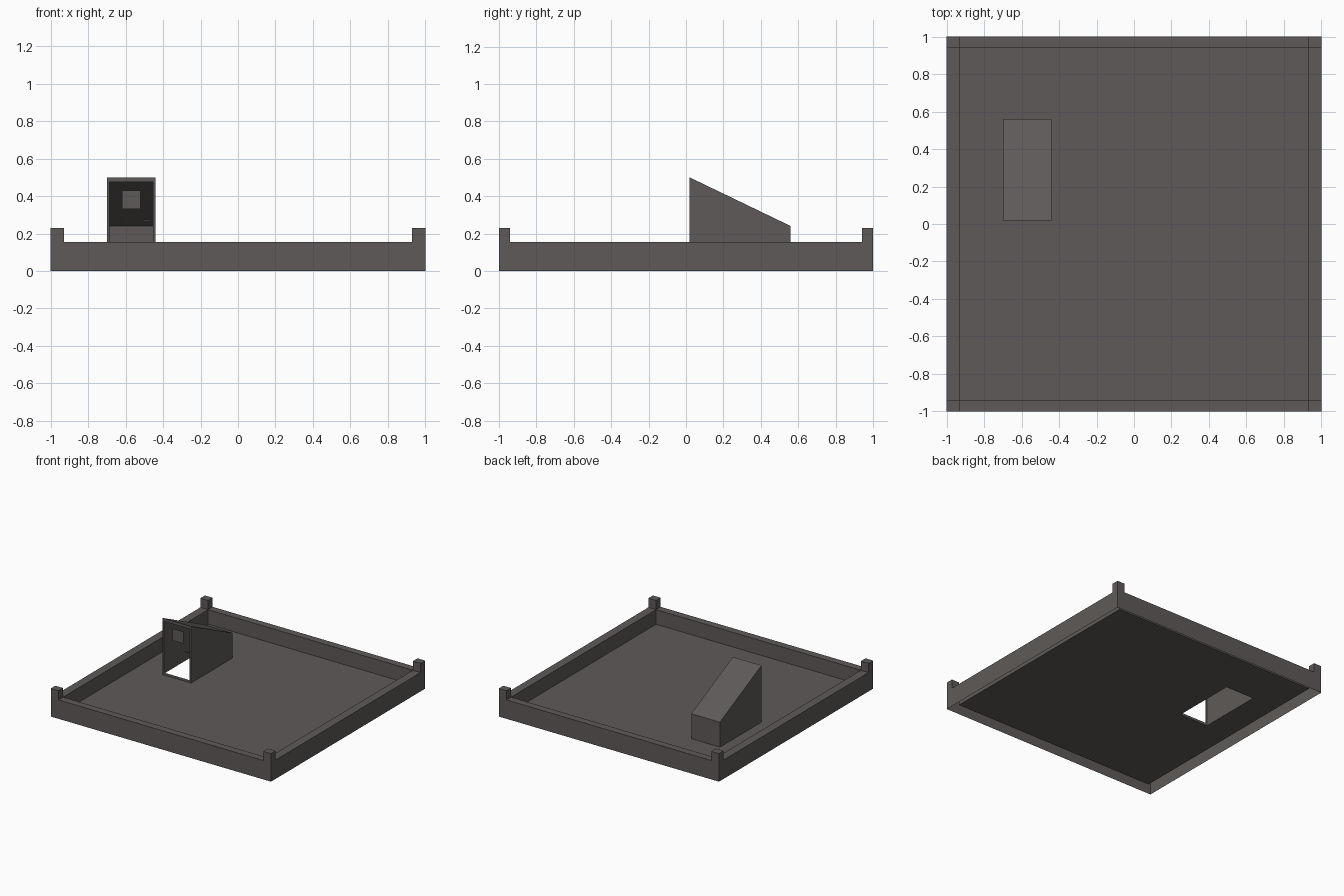
import bpy
import bmesh

cube = bpy.data.objects.get("Cube")
if cube:
    bpy.data.objects.remove(cube, do_unlink=True)

COLOUR = (0.112, 0.102, 0.098, 1.0)
grey = bpy.data.materials.new("warm_dark_grey")
grey.use_nodes = True
grey.diffuse_color = COLOUR
grey.node_tree.nodes["Principled BSDF"].inputs["Base Color"].default_value = COLOUR


def rect(x0, x1, y0, y1, z):
    """Horizontal rectangle, counter-clockwise from above."""
    return [(x0, y0, z), (x1, y0, z), (x1, y1, z), (x0, y1, z)]


def upright(x0, x1, z0, z1, y):
    """Vertical rectangle facing the front."""
    return [(x0, y, z0), (x1, y, z0), (x1, y, z1), (x0, y, z1)]


def skin(name, loops, cap=False, skip=()):
    """Join successive four-cornered loops with flat faces."""
    bm = bmesh.new()
    rings = [[bm.verts.new(p) for p in loop] for loop in loops]
    for a, b in zip(rings, rings[1:]):
        for i in range(4):
            if i not in skip:
                j = (i + 1) % 4
                bm.faces.new((a[i], a[j], b[j], b[i]))
    if cap:
        bm.faces.new(rings[-1])
    mesh = bpy.data.meshes.new(name)
    bm.to_mesh(mesh)
    bm.free()
    mesh.materials.append(grey)
    obj = bpy.data.objects.new(name, mesh)
    bpy.context.collection.objects.link(obj)
    return obj


FLOOR, RIM, POST = 0.035, 0.155, 0.23
IN_X, IN_Y = 0.93, 0.94
HX0, HX1, HY0, HY1 = -0.70, -0.44, 0.02, 0.56
HIGH, LOW = 0.50, 0.24

# Parapet, open underneath
inner = (-IN_X, IN_X, -IN_Y, IN_Y)
skin("parapet", [rect(-1, 1, -1, 1, 0), rect(-1, 1, -1, 1, RIM),
                 rect(*inner, RIM), rect(*inner, FLOOR)])

# Roof deck with the stair opening
footprint = rect(HX0, HX1, HY0, HY1, FLOOR)
skin("roof_deck", [rect(*inner, FLOOR), footprint])

# Corner posts
for sx, side in ((-1, "right"), (1, "left")):
    for sy, end in ((-1, "front"), (1, "back")):
        xs = sorted((sx, sx * IN_X))
        ys = sorted((sy, sy * IN_Y))
        skin(f"{end}_{side}_post", [rect(*xs, *ys, RIM), rect(*xs, *ys, POST)], cap=True)

# Stair housing with sloping roof and open front
eaves = [(x, y, HIGH if y == HY0 else LOW) for x, y, z in footprint]
skin("stair_housing", [footprint, eaves], cap=True, skip=(0,))

# Door frame, door window and handle
skin("door_frame", [upright(HX0, HX1, FLOOR, HIGH, HY0),
                    upright(HX0 + 0.015, HX1 - 0.015, FLOOR + 0.02, HIGH - 0.025, HY0)])
skin("door_window", [upright(-0.62, -0.52, 0.33, 0.43, HY0 + 0.015)], cap=True)
skin("door_handle", [upright(-0.505, -0.465, 0.268, 0.276, HY0 + 0.01)], cap=True)
